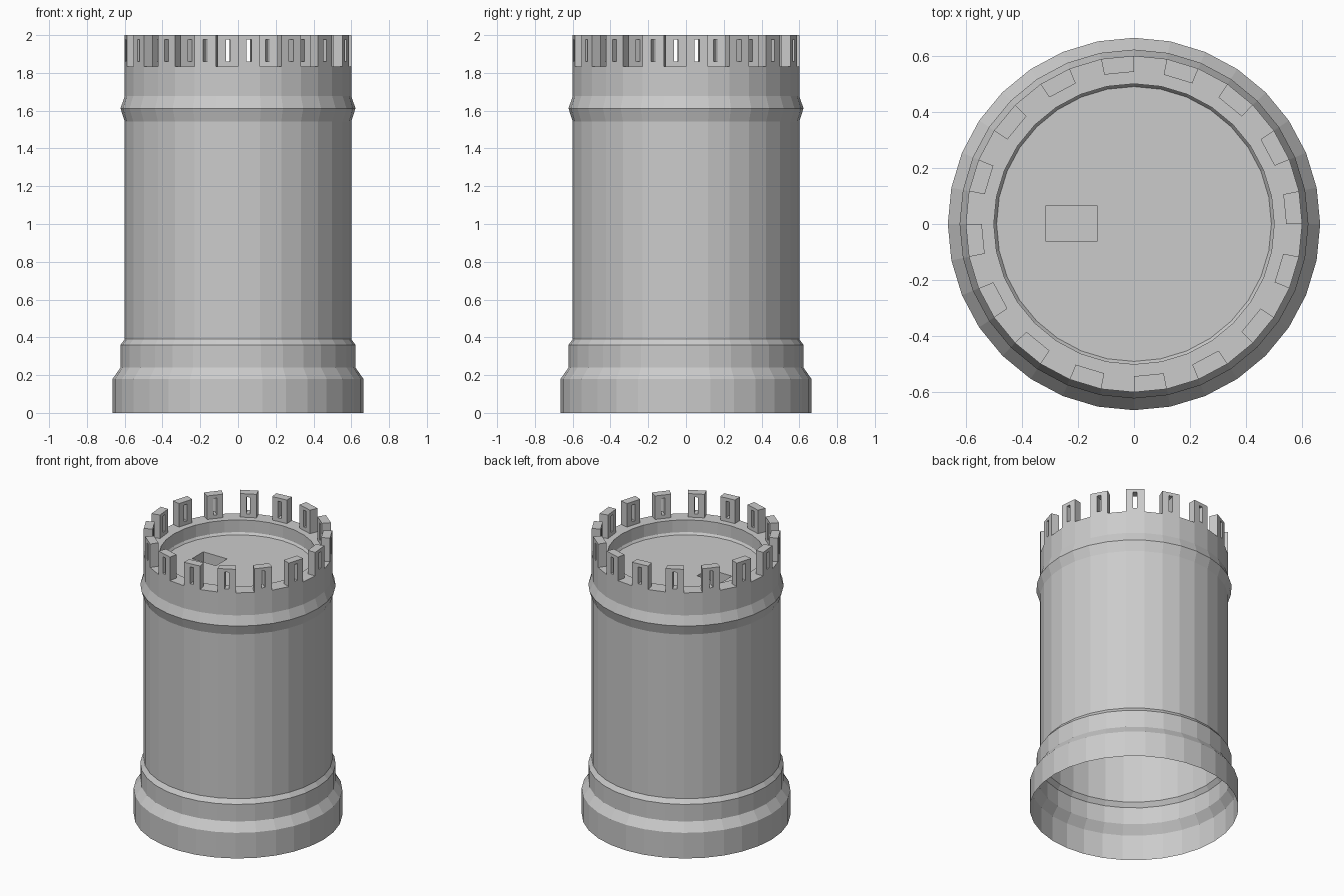
import bpy, bmesh, math
from mathutils import Vector

SIDES = 32
WALK_Z, TOP_Z, FLOOR_Z = 1.835, 2.0, 1.735

cube = bpy.data.objects.get("Cube")
if cube:
    bpy.data.objects.remove(cube, do_unlink=True)

stone = bpy.data.materials.new("grey_stone")
stone.use_nodes = True
stone.diffuse_color = (0.6, 0.6, 0.6, 1)
stone.node_tree.nodes["Principled BSDF"].inputs["Base Color"].default_value = (0.6, 0.6, 0.6, 1)


def ring_point(k, r, z):
    a = 2 * math.pi * k / SIDES
    return Vector((r * math.cos(a), r * math.sin(a), z))


def finish(bm, name):
    mesh = bpy.data.meshes.new(name)
    bm.to_mesh(mesh)
    bm.free()
    mesh.materials.append(stone)
    obj = bpy.data.objects.new(name, mesh)
    bpy.context.collection.objects.link(obj)
    return obj


# Tower shell: open at the bottom, turned from a profile up to the sunken floor
profile = [(0.664, 0), (0.664, 0.18), (0.622, 0.24), (0.622, 0.36), (0.6, 0.39),
           (0.6, 1.543), (0.622, 1.612), (0.6, 1.677), (0.6, WALK_Z),
           (0.5, WALK_Z), (0.5, 1.75), (0.49, FLOOR_Z)]
bm = bmesh.new()
rings = [[bm.verts.new(ring_point(k, r, z)) for k in range(SIDES)] for r, z in profile]
for low, high in zip(rings, rings[1:]):
    for k in range(SIDES):
        n = (k + 1) % SIDES
        bm.faces.new((low[k], low[n], high[n], high[k]))
floor = [bm.faces.new(rings[-1])]

# Rectangular hatch well sunk into the floor
x0, x1, y0, y1 = -0.315, -0.13, -0.06, 0.065
for co, no in (((x0, 0, 0), (1, 0, 0)), ((x1, 0, 0), (1, 0, 0)),
               ((0, y0, 0), (0, 1, 0)), ((0, y1, 0), (0, 1, 0))):
    bm.normal_update()
    floor = [f for f in bm.faces
             if f.normal.z > 0.99 and abs(f.calc_center_median().z - FLOOR_Z) < 0.001]
    geom = set(floor)
    for f in floor:
        geom.update(f.edges)
        geom.update(f.verts)
    bmesh.ops.bisect_plane(bm, geom=list(geom), plane_co=co, plane_no=no)
bm.normal_update()
hatch = [f for f in bm.faces
         if abs(f.calc_center_median().z - FLOOR_Z) < 0.001
         and x0 < f.calc_center_median().x < x1 and y0 < f.calc_center_median().y < y1]
sunk = bmesh.ops.extrude_face_region(bm, geom=hatch)["geom"]
bmesh.ops.translate(bm, vec=(0, 0, -0.1),
                    verts=[g for g in sunk if isinstance(g, bmesh.types.BMVert)])
for f in hatch:
    if f.is_valid:
        bm.faces.remove(f)
finish(bm, "tower_shell")

# Battlements: one on every second side, each pierced by a narrow slot
bm = bmesh.new()


def loop(k, r, u0, u1, z0, z1):
    def at(u, z):
        return bm.verts.new(ring_point(k, r, z).lerp(ring_point(k + 1, r, z), u))
    return [at(u0, z0), at(u1, z0), at(u1, z1), at(u0, z1)]


for k in range(0, SIDES, 2):
    block_out, block_in = (loop(k, r, 0, 1, WALK_Z, TOP_Z) for r in (0.6, 0.543))
    slot_out, slot_in = (loop(k, r, 0.39, 0.61, 1.86, 1.977) for r in (0.6, 0.543))
    for a, b in ((block_out, slot_out), (slot_out, slot_in),
                 (slot_in, block_in), (block_in, block_out)):
        for i in range(4):
            j = (i + 1) % 4
            bm.faces.new((a[i], a[j], b[j], b[i]))
bmesh.ops.recalc_face_normals(bm, faces=bm.faces)
finish(bm, "battlements")
